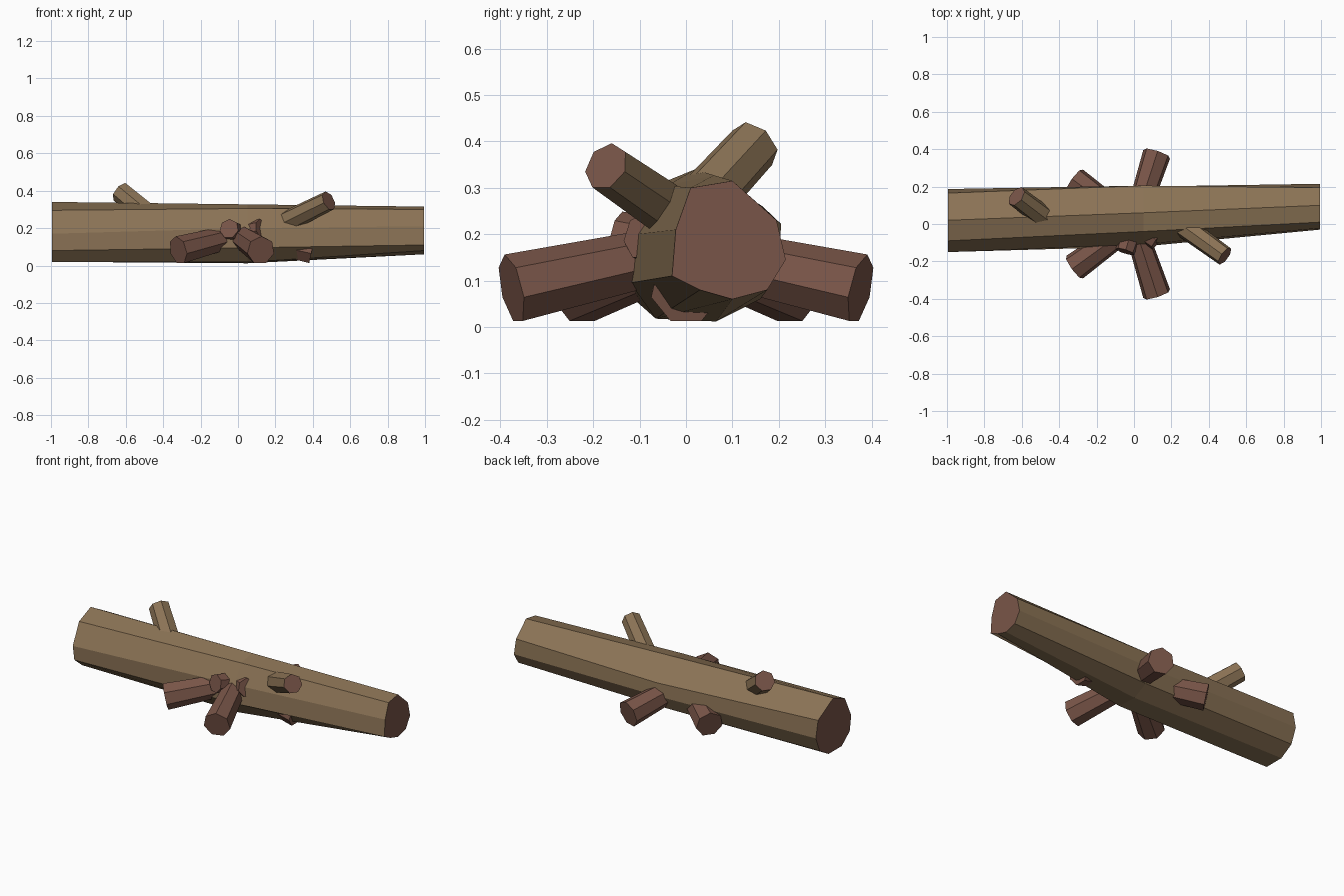
import bpy, bmesh, math
from mathutils import Vector

cube = bpy.data.objects.get("Cube")
if cube:
    bpy.data.objects.remove(cube, do_unlink=True)


def material(name, color):
    m = bpy.data.materials.new(name)
    m.use_nodes = True
    m.diffuse_color = color
    m.node_tree.nodes["Principled BSDF"].inputs["Base Color"].default_value = color
    return m


bark = material("tan bark", (0.258, 0.171, 0.091, 1))
wood = material("red brown wood", (0.191, 0.091, 0.065, 1))


def loft(name, rings, side, cap):
    """Skin a list of point rings and close both ends."""
    bm = bmesh.new()
    loops = [[bm.verts.new(p) for p in ring] for ring in rings]
    n = len(loops[0])
    for a, b in zip(loops, loops[1:]):
        for i in range(n):
            j = (i + 1) % n
            bm.faces.new((a[i], a[j], b[j], b[i]))
    for end in (loops[0], loops[-1]):
        bm.faces.new(end).material_index = 1
    bmesh.ops.recalc_face_normals(bm, faces=bm.faces)
    mesh = bpy.data.meshes.new(name)
    bm.to_mesh(mesh)
    bm.free()
    mesh.materials.append(side)
    mesh.materials.append(cap)
    obj = bpy.data.objects.new(name, mesh)
    bpy.context.collection.objects.link(obj)
    return obj


def branch(name, base, tip, r_base, r_tip, side, sides=7):
    """Tapered straight stick from base to tip."""
    base, tip = Vector(base), Vector(tip)
    axis = (tip - base).normalized()
    u = axis.cross(Vector((0, 0, 1))).normalized()
    v = u.cross(axis)
    angles = [math.tau * i / sides + math.pi / 2 for i in range(sides)]
    rings = [[c + r * (u * math.cos(t) + v * math.sin(t)) for t in angles]
             for c, r in ((base, r_base), (tip, r_tip))]
    return loft(name, rings, side, wood)


# Main log: rough nine-sided sections (y, z) at both ends and the middle
sections = {
    -0.995: [(.02, .34), (-.09, .295), (-.15, .17), (-.135, .08), (-.06, .02),
             (.065, .02), (.15, .07), (.187, .16), (.165, .26)],
    0.05: [(.06, .327), (-.04, .305), (-.108, .2), (-.12, .095), (-.065, .018),
           (.065, .012), (.16, .06), (.2, .14), (.205, .222)],
    0.995: [(.1, .315), (.01, .3), (-.022, .21), (-.03, .11), (.03, .08),
            (.1, .06), (.175, .08), (.215, .145), (.195, .23)],
}
loft("main_log", [[(x, y, z) for y, z in ring] for x, ring in sections.items()],
     bark, wood)

# Bark-covered branch stubs
branch("upper_branch", (-.48, .035, .27), (-.628, .148, .393), .062, .058, bark)
branch("front_branch", (.24, .005, .225), (.485, -.172, .346), .06, .054, bark)

# Five crossed sticks fanned evenly around the centre
for k in range(5):
    t = math.tau * k / 5
    c, s = math.cos(t), math.sin(t)
    branch(f"crossed_stick_{k + 1}", (-.155 * c, -.155 * s, .197),
           (.395 * c, .395 * s, .081), .053, .077, wood)
